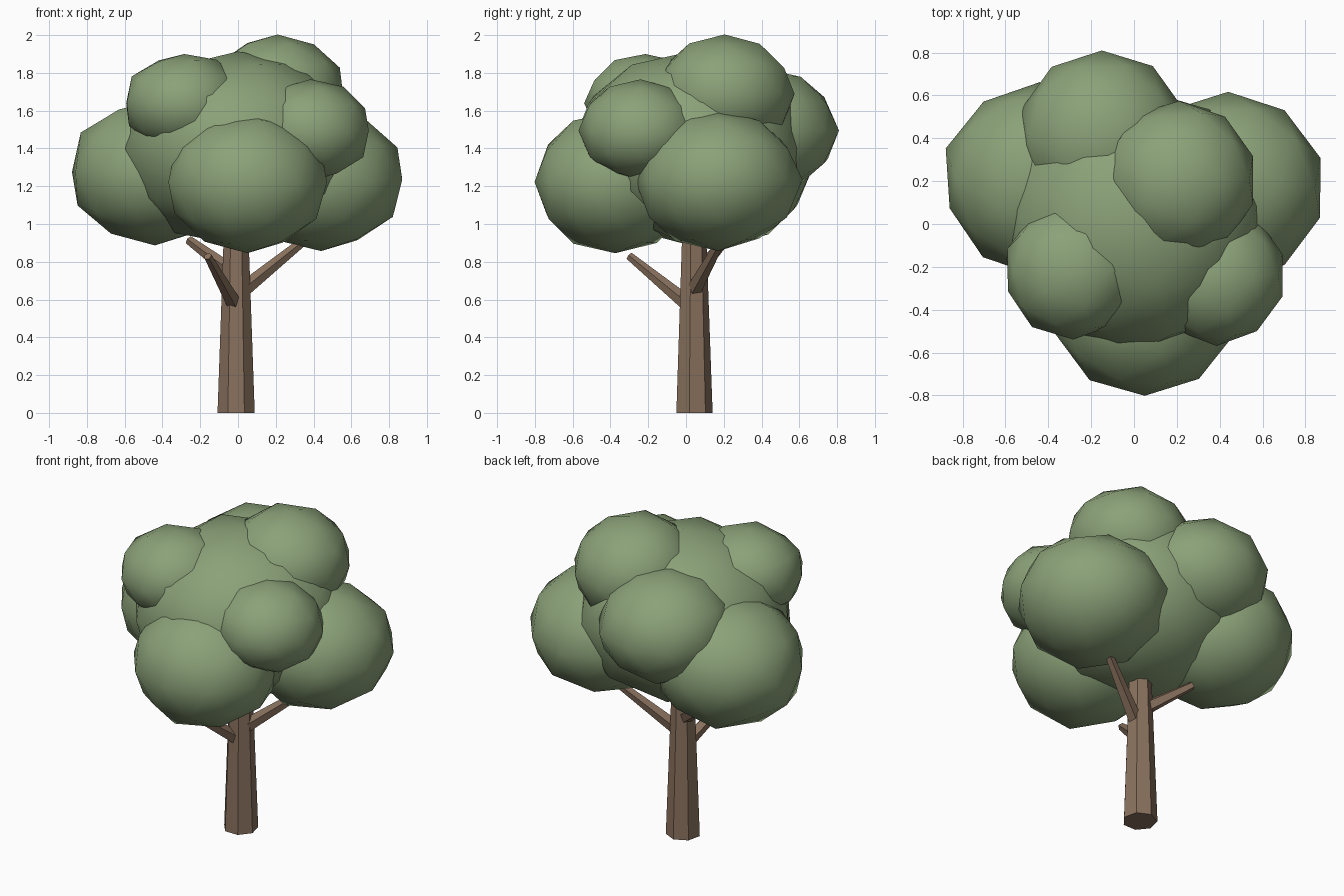
import bpy, bmesh, random
from mathutils import Vector, Matrix

if "Cube" in bpy.data.objects:
    bpy.data.objects.remove(bpy.data.objects["Cube"])

random.seed(4)


def material(name, color):
    m = bpy.data.materials.new(name)
    m.diffuse_color = (*color, 1)
    m.use_nodes = True
    m.node_tree.nodes["Principled BSDF"].inputs["Base Color"].default_value = m.diffuse_color
    return m


BARK = material("bark", (0.25, 0.165, 0.11))
LEAF = material("leaf", (0.26, 0.36, 0.19))


def add_object(name, bm, mat, smooth=False):
    me = bpy.data.meshes.new(name)
    for f in bm.faces:
        f.smooth = smooth
    bm.to_mesh(me)
    bm.free()
    me.materials.append(mat)
    ob = bpy.data.objects.new(name, me)
    bpy.context.collection.objects.link(ob)
    return ob


def limb(name, start, end, r1, r2, sides):
    """Flat-shaded tapered prism between two points."""
    a, b = Vector(start), Vector(end)
    axis = b - a
    rot = Matrix() if axis.x == axis.y == 0 else axis.to_track_quat('Z', 'Y').to_matrix().to_4x4()
    bm = bmesh.new()
    bmesh.ops.create_cone(bm, cap_ends=True, segments=sides, radius1=r1, radius2=r2,
                          depth=axis.length, matrix=Matrix.Translation((a + b) / 2) @ rot)
    add_object(name, bm, BARK)


def clump(name, center, r, rz):
    """Smooth, slightly irregular squashed icosphere."""
    bm = bmesh.new()
    bmesh.ops.create_icosphere(bm, subdivisions=2, radius=1)
    for v in bm.verts:
        v.co *= random.uniform(0.985, 1.03)
        v.co = Vector((v.co.x * r, v.co.y * r, v.co.z * rz))
    add_object(name, bm, LEAF, smooth=True).location = center


# Trunk and branches
limb("trunk", (-0.01, 0.04, 0), (-0.01, 0.04, 1.03), 0.101, 0.064, 7)
limb("front_branch", (-0.01, 0.03, 0.56), (-0.16, -0.3, 0.83), 0.044, 0.022, 5)
limb("right_branch", (0.0, 0.03, 0.63), (0.36, 0.19, 0.92), 0.044, 0.024, 5)
limb("back_left_branch", (-0.01, 0.04, 0.73), (-0.26, 0.21, 0.915), 0.044, 0.024, 5)

# Foliage: central mass, low ring, then upper clumps
clump("foliage_center", (0, 0.025, 1.4), 0.62, 0.515)
clump("foliage_front", (0.05, -0.375, 1.222), 0.432, 0.372)
clump("foliage_left", (-0.44, 0.21, 1.275), 0.448, 0.387)
clump("foliage_right", (0.44, 0.17, 1.235), 0.44, 0.37)
clump("foliage_back", (-0.15, 0.41, 1.495), 0.395, 0.333)
clump("foliage_top", (0.21, 0.205, 1.69), 0.366, 0.306)
clump("foliage_upper_left", (-0.283, -0.215, 1.64), 0.32, 0.262)
clump("foliage_upper_right", (0.385, -0.24, 1.495), 0.322, 0.264)
